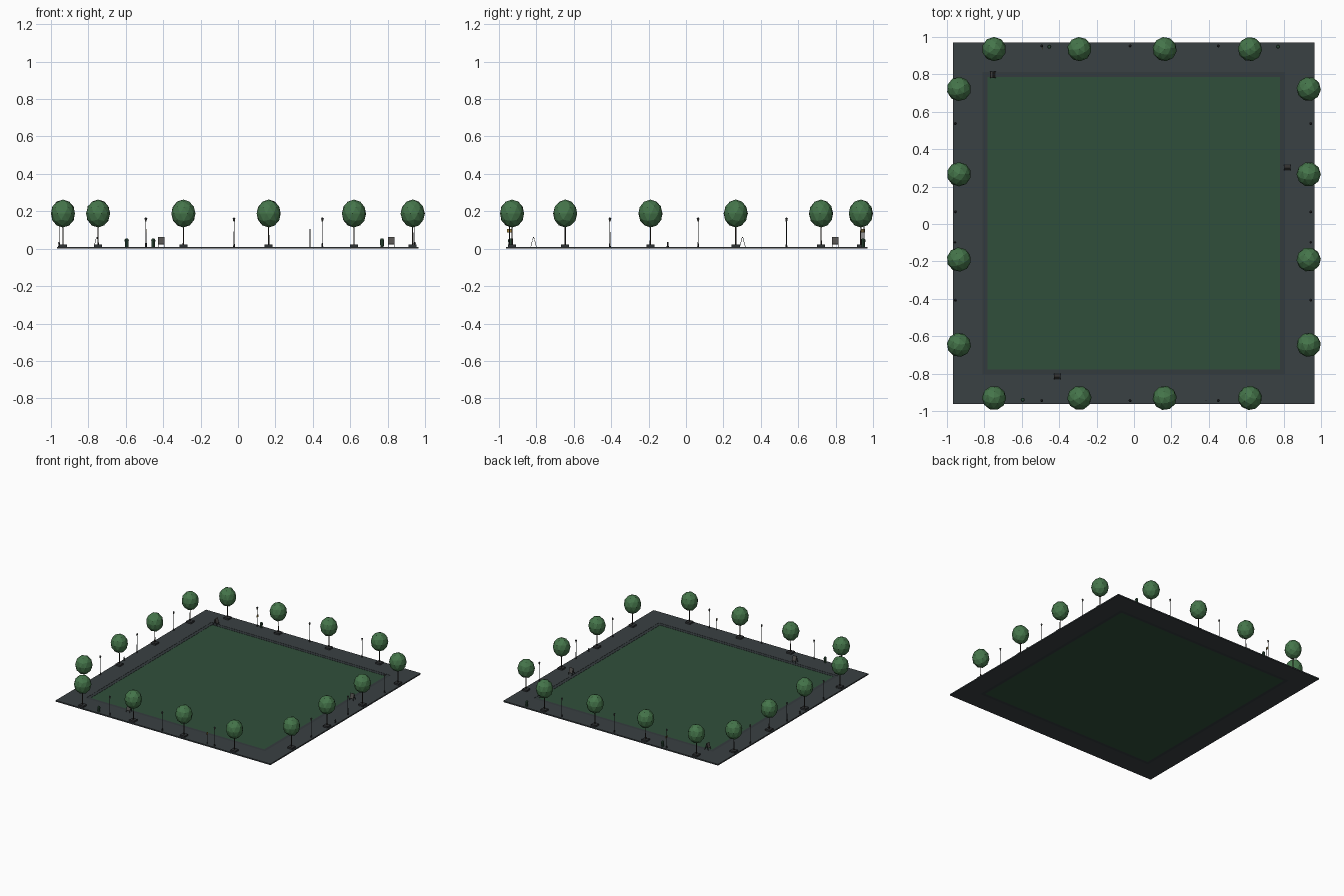
import bpy, bmesh
from math import radians, pi
from mathutils import Matrix, Vector

if "Cube" in bpy.data.objects:
    bpy.data.objects.remove(bpy.data.objects["Cube"])

def material(name, rgb):
    m = bpy.data.materials.new(name)
    m.diffuse_color = (*rgb, 1)
    m.use_nodes = True
    m.node_tree.nodes["Principled BSDF"].inputs["Base Color"].default_value = m.diffuse_color
    return m

PAVING = material("paving", (0.042, 0.052, 0.056))
KERB = material("kerb_stone", (0.034, 0.043, 0.047))
LAWN = material("lawn_green", (0.03, 0.078, 0.044))
LEAF = material("leaf", (0.06, 0.18, 0.07))
BARK = material("bark", (0.035, 0.028, 0.022))
METAL = material("dark_metal", (0.03, 0.033, 0.036))
BIN = material("bin_green", (0.03, 0.08, 0.045))
LIGHT = material("lamp_glass", (0.12, 0.12, 0.1))
BOARD = material("board", (0.09, 0.085, 0.08))
YELLOW = material("sign_yellow", (0.35, 0.22, 0.05))
CX, CY, TOP = -0.001, 0.004, 0.01

def finish(name, bm, mat, loc=(0, 0, 0), rot=0):
    bmesh.ops.recalc_face_normals(bm, faces=bm.faces)
    me = bpy.data.meshes.new(name)
    bm.to_mesh(me)
    bm.free()
    me.materials.append(mat)
    ob = bpy.data.objects.new(name, me)
    ob.location = loc
    ob.rotation_euler[2] = rot
    bpy.context.collection.objects.link(ob)
    return ob

def box(bm, size, c, tilt=0):
    m = Matrix.Translation(c) @ Matrix.Rotation(tilt, 4, 'X') @ Matrix.Diagonal((*size, 1))
    bmesh.ops.create_cube(bm, size=1, matrix=m)

def cone(bm, r1, r2, z0, z1, n=8):
    bmesh.ops.create_cone(bm, cap_ends=True, segments=n, radius1=r1, radius2=r2,
                          depth=z1 - z0, matrix=Matrix.Translation((0, 0, (z0 + z1) / 2)))

def square_ring(name, outer, inner, height, mat):
    bm = bmesh.new()
    corners = [(-1, -1), (1, -1), (1, 1), (-1, 1)]
    profile = [(outer, 0), (outer, height), (inner, height), (inner, 0)]
    loops = [[bm.verts.new((x * r, y * r, z)) for r, z in profile] for x, y in corners]
    for i in range(4):
        a, b = loops[i], loops[(i + 1) % 4]
        for j in range(4):
            k = (j + 1) % 4
            bm.faces.new((a[j], b[j], b[k], a[k]))
    finish(name, bm, mat, (CX, CY, 0))

def tree(x, y, i):
    bm = bmesh.new()
    box(bm, (0.043, 0.043, 0.013), (0, 0, 0.0065))
    finish("tree_planter", bm, METAL, (x, y, TOP))
    bm = bmesh.new()
    cone(bm, 0.004, 0.003, 0.01, 0.13, 6)
    finish("tree_trunk", bm, BARK, (x, y, TOP))
    bm = bmesh.new()
    bmesh.ops.create_icosphere(bm, subdivisions=2, radius=0.065,
                               matrix=Matrix.Diagonal((1, 1, 1.15, 1)))
    finish("tree_canopy", bm, LEAF, (x, y, 0.188), i * 0.7)

def lamp(x, y):
    bm = bmesh.new()
    cone(bm, 0.005, 0.003, 0, 0.02)
    cone(bm, 0.0022, 0.0018, 0.02, 0.137, 6)
    cone(bm, 0.008, 0.002, 0.15, 0.157)
    finish("lamp_post", bm, METAL, (x, y, TOP))
    bm = bmesh.new()
    cone(bm, 0.004, 0.0065, 0.136, 0.15)
    finish("lamp_lantern", bm, LIGHT, (x, y, TOP))

def litter_bin(x, y):
    bm = bmesh.new()
    cone(bm, 0.009, 0.011, 0, 0.037)
    cone(bm, 0.011, 0.007, 0.037, 0.044)
    finish("litter_bin", bm, BIN, (x, y, TOP))

def sandwich_board(x, y, rot):
    # two leaning panels on splayed legs
    frame, panels = bmesh.new(), bmesh.new()
    for s in (-1, 1):
        for lx in (-0.0155, 0.0155):
            box(frame, (0.0025, 0.0025, 0.054), (lx, s * 0.008, 0.0265), s * radians(15))
        box(panels, (0.032, 0.002, 0.04), (0, s * 0.0065, 0.033), s * radians(15))
    finish("board_legs", frame, METAL, (x, y, TOP), rot)
    finish("board_panels", panels, BOARD, (x, y, TOP), rot)

def street_sign(x, y):
    bm = bmesh.new()
    cone(bm, 0.002, 0.002, 0, 0.095, 6)
    finish("sign_post", bm, METAL, (x, y, TOP))
    bm = bmesh.new()
    box(bm, (0.002, 0.022, 0.018), (0, 0, 0.086))
    finish("sign_plate", bm, YELLOW, (x, y, TOP))

def hydrant(x, y):
    bm = bmesh.new()
    cone(bm, 0.006, 0.006, 0, 0.004)
    cone(bm, 0.004, 0.004, 0.004, 0.021)
    cone(bm, 0.005, 0.002, 0.021, 0.027)
    box(bm, (0.012, 0.004, 0.004), (0, 0, 0.016))
    finish("hydrant", bm, METAL, (x, y, TOP))

# ground: pavement, kerb, lawn
square_ring("pavement", 0.967, 0.808, TOP, PAVING)
square_ring("kerb", 0.808, 0.782, 0.0085, KERB)
bm = bmesh.new()
box(bm, (1.564, 1.564, 0.007), (0, 0, 0.0035))
finish("lawn", bm, LAWN, (CX, CY, 0))

# trees and lamps along all four sides
for i in range(4):
    d = -0.748 + i * 0.456
    e = 0.722 - i * 0.456
    tree(d, 0.935, i)
    tree(d, -0.93, i + 4)
    tree(-0.936, e, i + 8)
    tree(0.934, e, i + 12)
for i in range(3):
    d = -0.493 + i * 0.472
    for s in (-1, 1):
        lamp(d, CY + s * 0.948)
        lamp(s * 0.95 - 0.005, d + 0.086 + 0.0 * i - 0.0)

# street furniture
for p in ((-0.595, -0.94), (-0.453, 0.948), (0.77, 0.948)):
    litter_bin(*p)
sandwich_board(-0.41, -0.815, 0)
sandwich_board(0.82, 0.302, 0)
sandwich_board(-0.755, 0.798, pi / 2)
street_sign(0.385, -0.945)
street_sign(-0.487, 0.945)
hydrant(-0.957, -0.098)
hydrant(0.945, -0.098)
